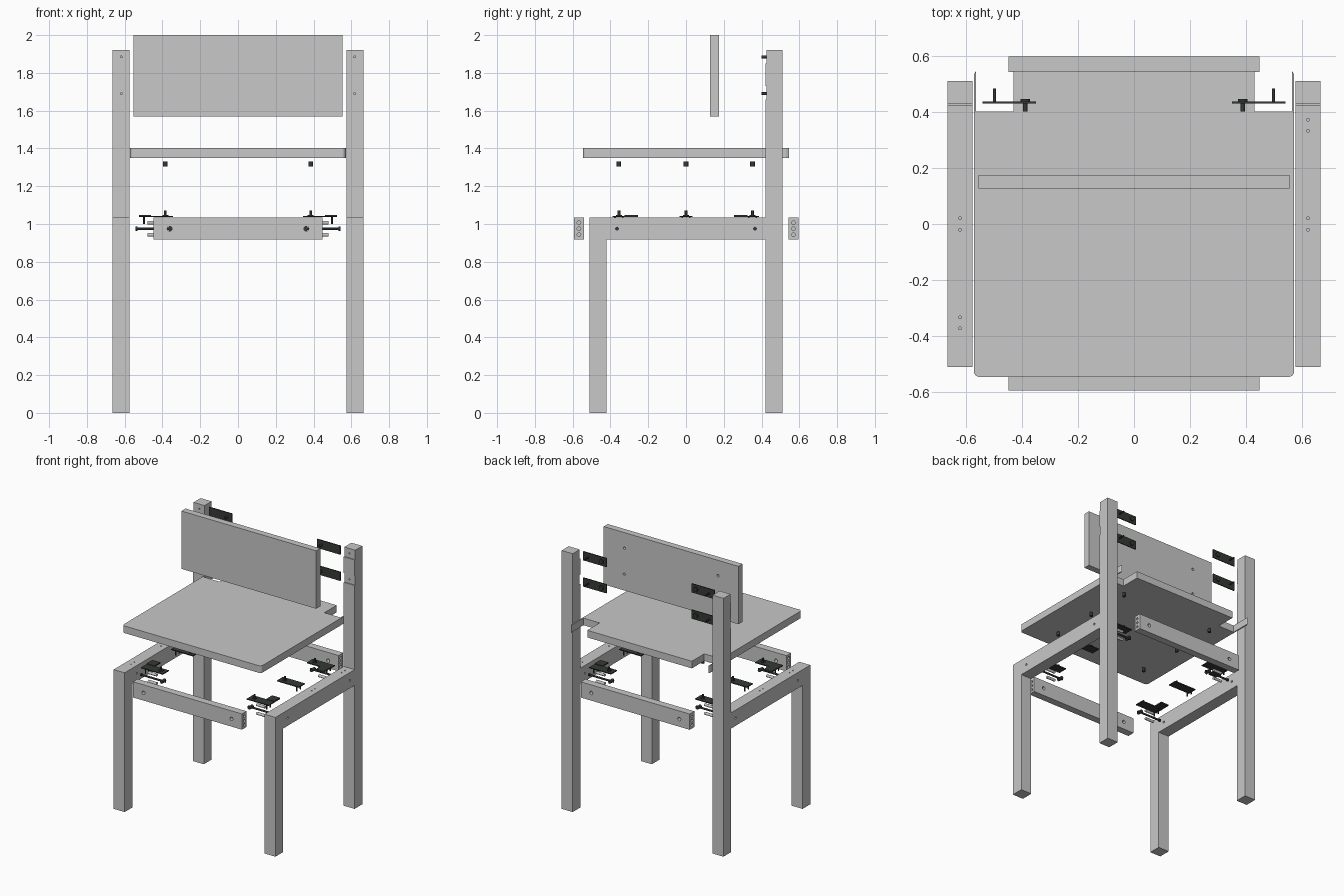
import bpy, bmesh, math
from mathutils import Vector

cube = bpy.data.objects.get("Cube")
if cube:
    bpy.data.objects.remove(cube, do_unlink=True)


def material(name, color):
    m = bpy.data.materials.new(name)
    m.use_nodes = True
    m.diffuse_color = (*color, 1)
    m.node_tree.nodes["Principled BSDF"].inputs["Base Color"].default_value = (*color, 1)
    return m


GREY = material("light grey", (0.58, 0.58, 0.58))
DARK = material("dark metal", (0.035, 0.042, 0.035))
AXES = {"x": Vector((1, 0, 0)), "y": Vector((0, 1, 0)), "z": Vector((0, 0, 1))}


def finish(name, bm, mat):
    bmesh.ops.recalc_face_normals(bm, faces=bm.faces)
    me = bpy.data.meshes.new(name)
    bm.to_mesh(me)
    bm.free()
    me.materials.append(mat)
    ob = bpy.data.objects.new(name, me)
    bpy.context.collection.objects.link(ob)
    return ob


def add_box(bm, x, y, z):
    vs = bmesh.ops.create_cube(bm, size=1)["verts"]
    for v in vs:
        v.co = Vector([(a + b) / 2 + c * (b - a) for (a, b), c in zip((x, y, z), v.co)])


def add_rod(bm, center, axis, radius, length, sides=16):
    vs = bmesh.ops.create_cone(bm, cap_ends=True, segments=sides, radius1=radius,
                               radius2=radius, depth=length)["verts"]
    turn = AXES["z"].rotation_difference(AXES[axis])
    for v in vs:
        v.co = turn @ v.co + Vector(center)


def box(name, x, y, z, mat=GREY):
    bm = bmesh.new()
    add_box(bm, x, y, z)
    return finish(name, bm, mat)


def prism(name, points, offset, mat=GREY):
    bm = bmesh.new()
    face = bm.faces.new([bm.verts.new(p) for p in points])
    new = bmesh.ops.extrude_face_region(bm, geom=[face])["geom"]
    for v in new:
        if isinstance(v, bmesh.types.BMVert):
            v.co += Vector(offset)
    return finish(name, bm, mat)


def drill(ob, holes):
    # Cut round holes (center, axis, radius, length), then drop the cutter
    bm = bmesh.new()
    for hole in holes:
        add_rod(bm, *hole)
    cutter = finish("hole_cutter", bm, GREY)
    cutter.hide_render = True
    mod = ob.modifiers.new("holes", "BOOLEAN")
    mod.operation, mod.solver, mod.object = "DIFFERENCE", "EXACT", cutter
    bpy.context.view_layer.update()
    me = bpy.data.meshes.new_from_object(ob.evaluated_get(bpy.context.evaluated_depsgraph_get()))
    ob.modifiers.clear()
    ob.data = me
    bpy.data.objects.remove(cutter, do_unlink=True)


BOLT_Z = 0.975
BRACKET_Z = (1.69, 1.885)
SIDES = (("left", 1), ("right", -1))

# Side frames: front leg, rail and notched back leg in one profile
for side, s in SIDES:
    outline = [(-.51, 0), (-.42, 0), (-.42, .918), (.42, .918), (.42, 0), (.51, 0),
               (.51, 1.92), (.427, 1.92), (.427, 1.85), (.42, 1.85), (.42, 1.73),
               (.427, 1.73), (.427, 1.66), (.42, 1.66), (.42, 1.035), (-.51, 1.035)]
    frame = prism(side + "_side_frame", [(s * .575, y, z) for y, z in outline], (s * .09, 0, 0))
    holes = [((s * .62, y, BOLT_Z), "x", .008, .3) for y in (-.365, .365)]
    holes += [((s * .617, .43, z), "y", .005, .06) for z in BRACKET_Z]
    for y in (0, s * .352):
        holes += [((s * .62, y + d, 1.035), "z", .005, .05) for d in (-.02, .02)]
    drill(frame, holes)

# Cross rails with end holes and nut holes
for name, y in (("front_rail", -.567), ("back_rail", .569)):
    rail = box(name, (-.448, .448), (y - .027, y + .027), (.918, 1.035))
    holes = []
    for s in (-1, 1):
        holes.append(((s * .362, y, BOLT_Z), "y", .013, .2))
        holes += [((s * .448, y, BOLT_Z + d), "x", .01, .07) for d in (-.032, 0, .032)]
    drill(rail, holes)

# Seat: rounded front corners, back notches leaving a thin outer strip
half = []
for i in range(6):
    a = math.radians(-90 + 18 * i)
    half.append((.55 + .021 * math.cos(a), -.524 + .021 * math.sin(a)))
half += [(.571, .53), (.565, .545), (.563, .54), (.563, .4), (.43, .4), (.43, .545)]
seat_outline = half + [(-x, y) for x, y in reversed(half)]
prism("seat", [(x, y, 1.35) for x, y in seat_outline], (0, 0, .053))

# Backrest with bolt holes in its rear face
backrest = box("backrest", (-.554, .554), (.127, .175), (1.57, 2))
drill(backrest, [((x, .175, z), "y", .009, .04) for x in (-.385, .385) for z in BRACKET_Z])

for side, s in SIDES:
    # Backrest brackets: upright plate, insert towards the back, screw into the leg
    for level, z in zip(("lower", "upper"), BRACKET_Z):
        bm = bmesh.new()
        add_box(bm, sorted((s * .35, s * .54)), (.429, .436), (z - .033, z + .033))
        add_rod(bm, (s * .388, .42, z), "y", .008, .04)
        add_rod(bm, (s * .388, .44, z), "y", .017, .012)
        add_rod(bm, (s * .497, .458, z), "y", .005, .05)
        finish(f"{side}_{level}_back_bracket", bm, DARK)

    for place, y in (("front", -.355), ("middle", 0), ("back", .352)):
        # Seat brackets lying flat, with screws up and down
        bm = bmesh.new()
        add_box(bm, sorted((s * .345, s * .525)), (y - .035, y + .035), (1.036, 1.043))
        add_rod(bm, (s * .385, y, 1.056), "z", .007, .03)
        add_rod(bm, (s * .385, y, 1.044), "z", .016, .008)
        for d in (-.02, .02):
            add_rod(bm, (s * .498, y + d, 1.019), "z", .005, .04)
        if y:
            inner = math.copysign(.29, y)
            add_box(bm, sorted((s * .46, s * .525)), (inner - .035, inner + .035), (1.037, 1.047))
        finish(f"{side}_{place}_seat_bracket", bm, DARK)

        # Threaded inserts below the seat
        bm = bmesh.new()
        add_rod(bm, (s * .385, y, 1.317), "z", .012, .026)
        finish(f"{side}_{place}_seat_insert", bm, DARK)

    for place, y in (("front", -.365), ("back", .365)):
        # Corner bolt with its cross nut
        bm = bmesh.new()
        add_rod(bm, (s * .44, y, BOLT_Z), "x", .007, .2)
        add_rod(bm, (s * .537, y, BOLT_Z), "x", .011, .012)
        add_rod(bm, (s * .36, y, BOLT_Z), "y", .012, .04)
        finish(f"{side}_{place}_corner_bolt", bm, DARK)

        # Pair of dowels around the bolt
        bm = bmesh.new()
        for d in (-.032, .032):
            add_rod(bm, (s * .445, y, BOLT_Z + d), "x", .01, .07)
        finish(f"{side}_{place}_dowels", bm, GREY)
